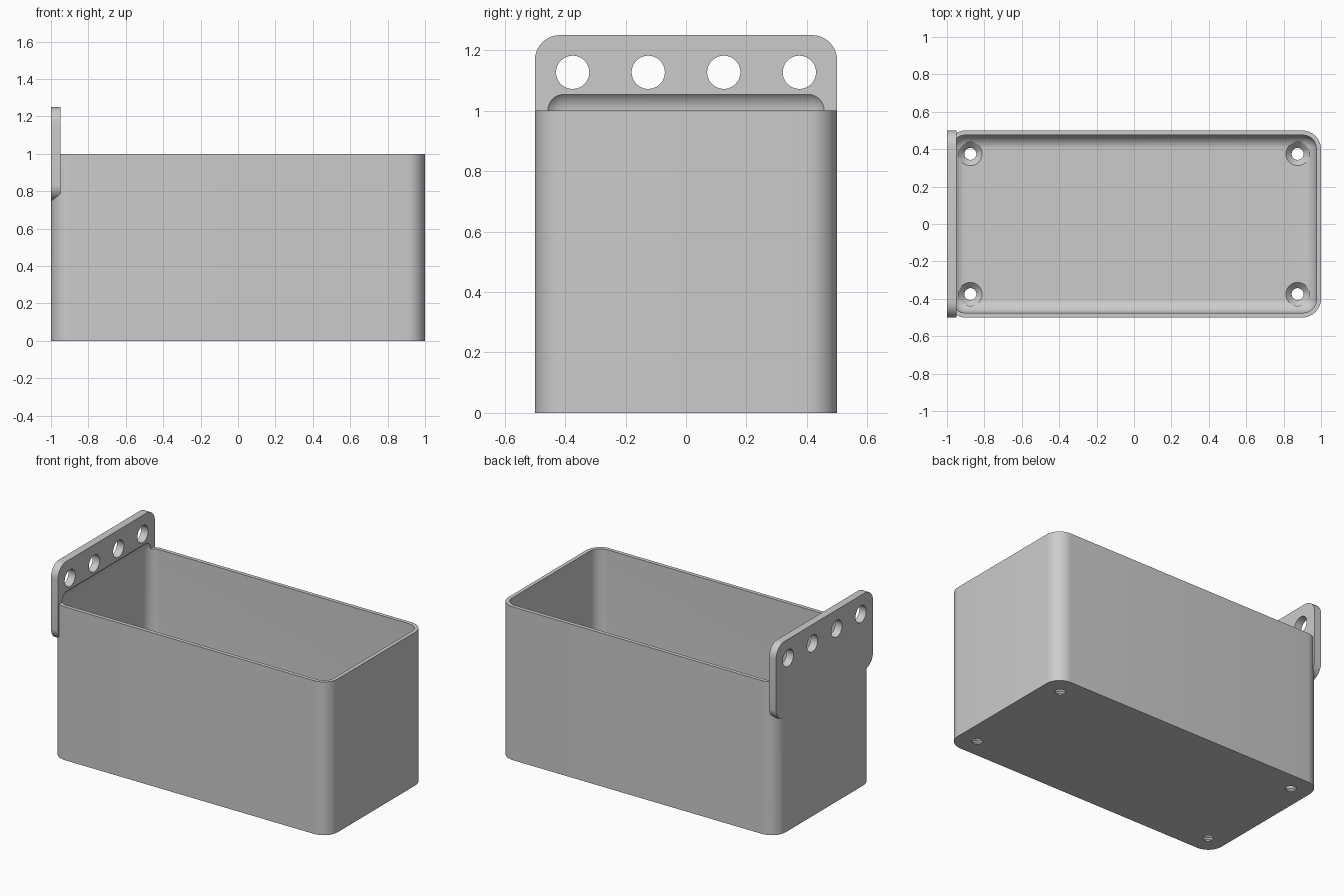
import bpy, bmesh, math
from mathutils import Matrix, Vector

old = bpy.data.objects.get("Cube")
if old:
    bpy.data.objects.remove(old, do_unlink=True)

grey = bpy.data.materials.new("plain grey")
grey.use_nodes = True
grey.diffuse_color = (0.6, 0.6, 0.6, 1)
grey.node_tree.nodes["Principled BSDF"].inputs["Base Color"].default_value = (0.6, 0.6, 0.6, 1)


def finish(name, bm):
    bmesh.ops.recalc_face_normals(bm, faces=bm.faces)
    mesh = bpy.data.meshes.new(name)
    bm.to_mesh(mesh)
    bm.free()
    mesh.materials.append(grey)
    obj = bpy.data.objects.new(name, mesh)
    bpy.context.collection.objects.link(obj)
    return obj


def rounded_box(name, low, high, radius, axis=None, segments=10):
    """Box with the edges along one axis rounded, or all edges if axis is None."""
    low, high = Vector(low), Vector(high)
    bm = bmesh.new()
    bmesh.ops.create_cube(bm, size=1)
    bmesh.ops.scale(bm, vec=high - low, verts=bm.verts)
    bmesh.ops.translate(bm, vec=(low + high) / 2, verts=bm.verts)
    edges = [e for e in bm.edges if axis is None
             or abs((e.verts[0].co - e.verts[1].co)[axis]) > 1e-4]
    bmesh.ops.bevel(bm, geom=edges, offset=radius, segments=segments,
                    profile=0.5, affect='EDGES')
    return finish(name, bm)


def lathe(name, profile, place, sides=40):
    """Closed turned solid from (radius, height) points on the axis."""
    bm = bmesh.new()
    rings = [[bm.verts.new((r * math.cos(a), r * math.sin(a), h))
              for a in (math.tau * i / sides for i in range(sides))]
             for r, h in profile]
    for lower, upper in zip(rings, rings[1:]):
        for i in range(sides):
            j = (i + 1) % sides
            bm.faces.new((lower[i], lower[j], upper[j], upper[i]))
    bm.faces.new(rings[0])
    bm.faces.new(rings[-1])
    bm.transform(place)
    return finish(name, bm)


def combine(target, tool, operation):
    mod = target.modifiers.new("combine", 'BOOLEAN')
    mod.operation, mod.solver, mod.object = operation, 'EXACT', tool
    bpy.ops.object.select_all(action='DESELECT')
    target.select_set(True)
    bpy.context.view_layer.objects.active = target
    bpy.ops.object.modifier_apply(modifier=mod.name)
    bpy.data.objects.remove(tool, do_unlink=True)


# Outer shell with rounded upright corners
bin_body = rounded_box("storage_bin", (-1, -0.5, 0), (1, 0.5, 1), 0.1, axis=2)

# Hanging plate at the end
plate = rounded_box("hanging_plate", (-1, -0.5, 0.75), (-0.95, 0.5, 1.25), 0.083, axis=0)
combine(bin_body, plate, 'UNION')

# Hollow, which also scoops the lower part of the plate
floor = 0.04
hollow = rounded_box("hollow", (-0.975, -0.475, floor), (0.975, 0.475, 1.072), 0.072)
combine(bin_body, hollow, 'DIFFERENCE')

# Countersunk screw holes in the floor
for x in (-0.875, 0.875):
    for y in (-0.375, 0.375):
        screw = lathe("screw_hole", [(0.032, -0.1), (0.032, 0.008), (0.063, floor), (0.063, 0.12)],
                      Matrix.Translation((x, y, 0)))
        combine(bin_body, screw, 'DIFFERENCE')

# Row of round holes through the plate
for y in (-0.375, -0.125, 0.125, 0.375):
    place = Matrix.Translation((-0.975, y, 1.127)) @ Matrix.Rotation(math.pi / 2, 4, 'Y')
    combine(bin_body, lathe("plate_hole", [(0.055, -0.1), (0.055, 0.1)], place), 'DIFFERENCE')

bpy.context.view_layer.objects.active = bin_body
bin_body.select_set(True)
bpy.ops.object.shade_smooth_by_angle(angle=math.radians(30))
